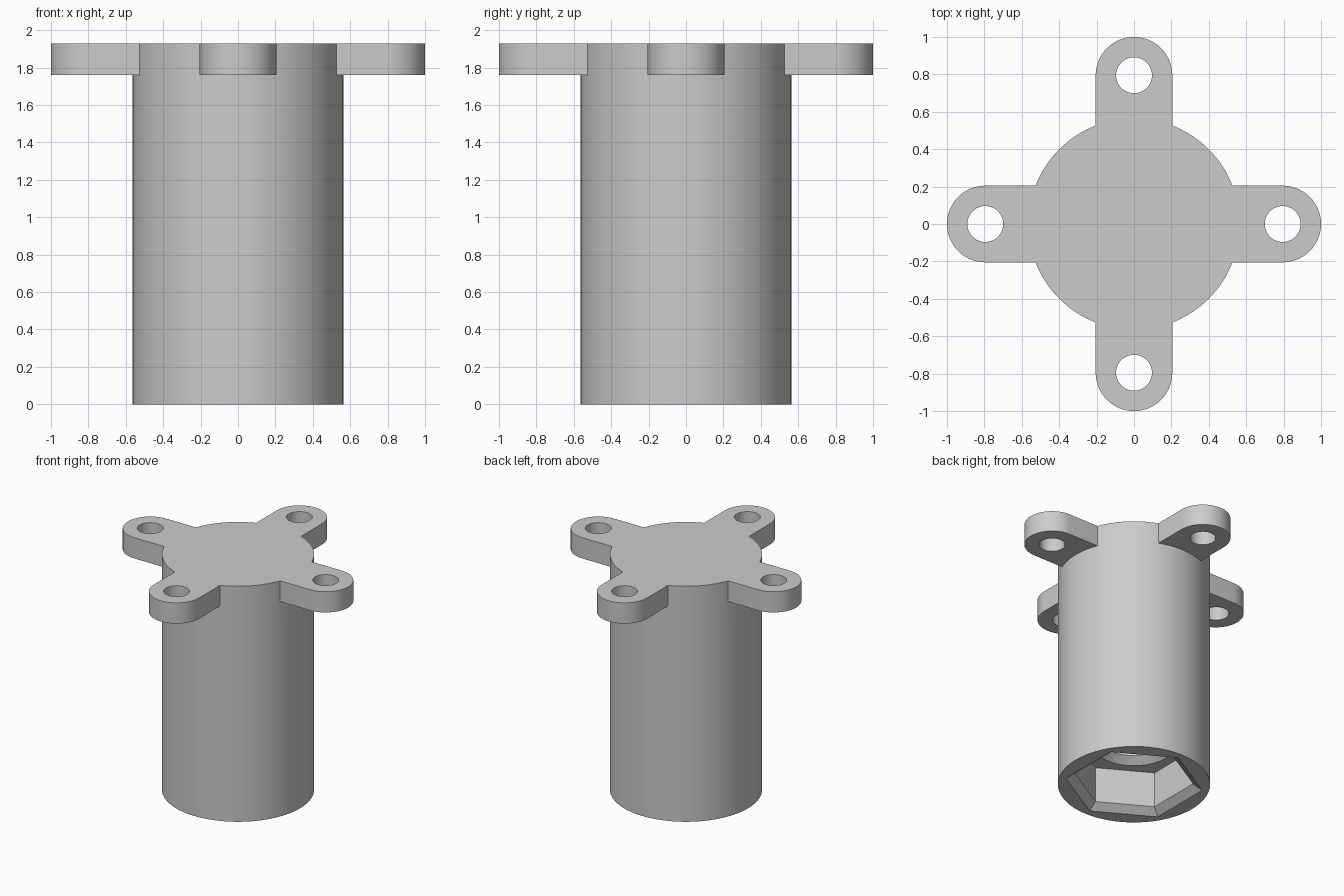
import bpy
import bmesh
from math import cos, sin, pi, radians
from mathutils import Matrix

cube = bpy.data.objects.get("Cube")
if cube:
    bpy.data.objects.remove(cube, do_unlink=True)

HEIGHT, BODY_R = 1.93, 0.565
LUG_Z, LUG_R, LUG_X, HOLE_R = 1.76, 0.205, 0.795, 0.096

grey = bpy.data.materials.new("plain grey")
grey.use_nodes = True
colour = (0.6, 0.6, 0.6, 1)
grey.diffuse_color = colour
grey.node_tree.nodes["Principled BSDF"].inputs["Base Color"].default_value = colour


def ring(radius, sides, x=0, start=0.0, sweep=2 * pi, closed=True):
    """Points of a circle or arc in plan."""
    steps = sides if closed else sides - 1
    return [(x + radius * cos(start + sweep * i / steps),
             radius * sin(start + sweep * i / steps)) for i in range(sides)]


def loft(name, levels, turn=0.0):
    """Closed solid through matching plan outlines at rising heights."""
    bm = bmesh.new()
    rows = [[bm.verts.new((x, y, z)) for x, y in pts] for pts, z in levels]
    n = len(rows[0])
    for low, high in zip(rows, rows[1:]):
        for i in range(n):
            j = (i + 1) % n
            bm.faces.new((low[i], low[j], high[j], high[i]))
    bm.faces.new(rows[0][::-1])
    bm.faces.new(rows[-1])
    bm.transform(Matrix.Rotation(turn, 4, "Z"))
    bmesh.ops.recalc_face_normals(bm, faces=bm.faces)
    mesh = bpy.data.meshes.new(name)
    bm.to_mesh(mesh)
    bm.free()
    mesh.materials.append(grey)
    obj = bpy.data.objects.new(name, mesh)
    bpy.context.collection.objects.link(obj)
    return obj


def combine(target, tool, operation):
    """Apply a boolean and discard the tool."""
    mod = target.modifiers.new("combine", "BOOLEAN")
    mod.operation, mod.solver, mod.object = operation, "EXACT", tool
    bpy.context.view_layer.objects.active = target
    bpy.ops.object.modifier_apply(modifier=mod.name)
    bpy.data.objects.remove(tool, do_unlink=True)


# Round body
body = loft("socket_body", [(ring(BODY_R, 96), 0), (ring(BODY_R, 96), HEIGHT)])

# Four rounded lugs, each with a through hole
lug_outline = [(0.3, -LUG_R)] + ring(LUG_R, 33, LUG_X, -pi / 2, pi, False) + [(0.3, LUG_R)]
for k in range(4):
    turn = k * pi / 2
    combine(body, loft("lug", [(lug_outline, LUG_Z), (lug_outline, HEIGHT)], turn), "UNION")
    hole = ring(HOLE_R, 40, LUG_X)
    combine(body, loft("lug_hole", [(hole, LUG_Z - 0.1), (hole, HEIGHT + 0.1)], turn), "DIFFERENCE")

# Hexagonal recess with a chamfered mouth
hexagon = [(0.581, -0.05), (0.445, 0.05), (0.445, 0.34)]
combine(body, loft("hex_recess", [(ring(r, 6, start=pi / 6), z) for r, z in hexagon]), "DIFFERENCE")

# Countersunk round bore above the recess
bore = [(0.31, 0.25), (0.31, 0.34), (0.25, 0.39), (0.25, 1.6)]
combine(body, loft("round_bore", [(ring(r, 64), z) for r, z in bore]), "DIFFERENCE")

# Smooth curved walls, sharp edges kept
bpy.ops.object.select_all(action="DESELECT")
body.select_set(True)
bpy.context.view_layer.objects.active = body
bpy.ops.object.shade_smooth_by_angle(angle=radians(30))
